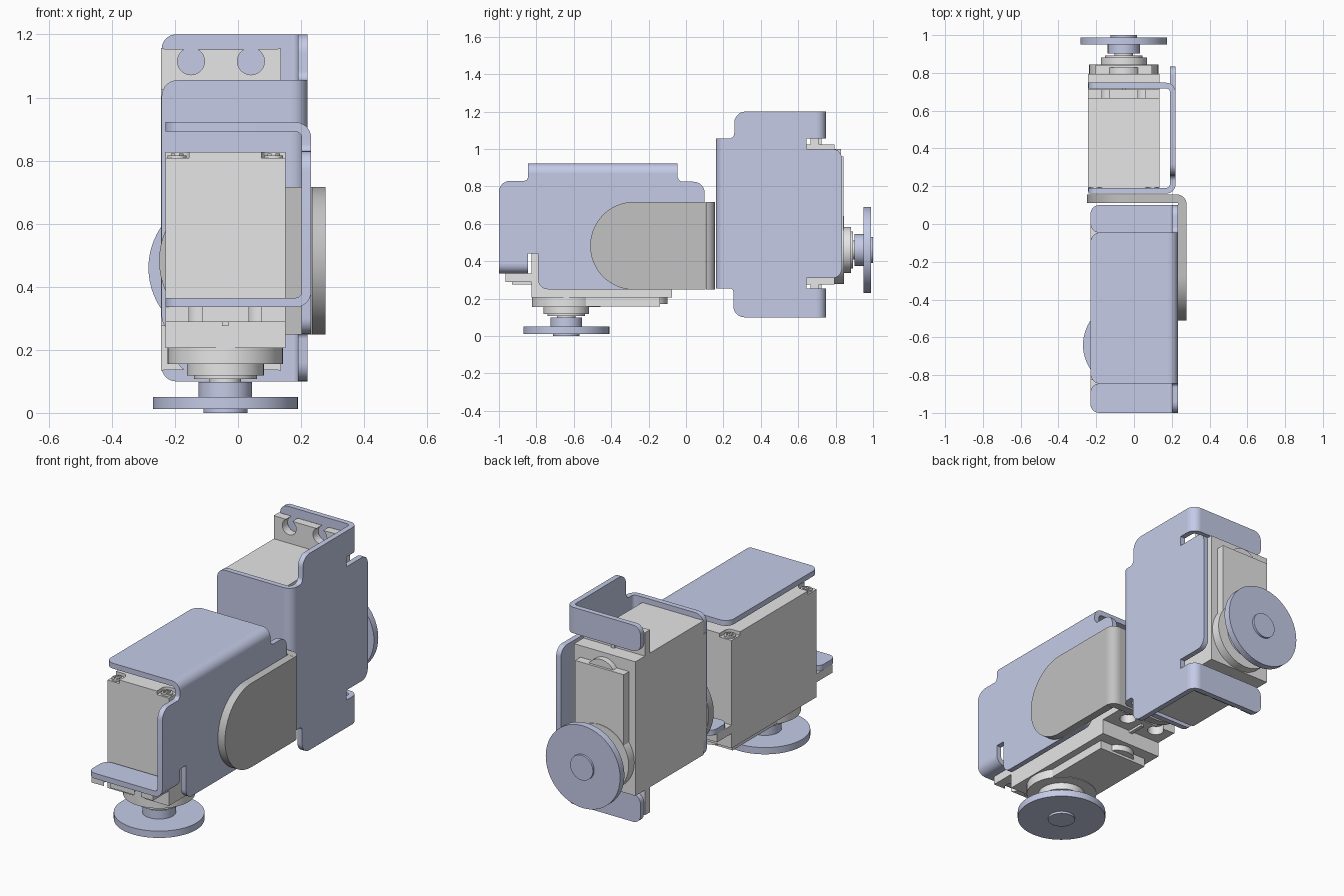
import bpy, bmesh, math
from mathutils import Vector, Matrix

if "Cube" in bpy.data.objects:
    bpy.data.objects.remove(bpy.data.objects["Cube"])


def material(name, r, g, b):
    m = bpy.data.materials.new(name)
    m.diffuse_color = (r, g, b, 1)
    m.use_nodes = True
    m.node_tree.nodes["Principled BSDF"].inputs["Base Color"].default_value = m.diffuse_color
    return m


BLUE = material("pale_blue_metal", 0.59, 0.635, 0.85)
LIGHT = material("light_grey_plastic", 0.79, 0.79, 0.79)
GREY = material("mid_grey_metal", 0.54, 0.54, 0.54)


def rounded(points):
    """2D outline; a third value on a point rounds that square corner."""
    out, n = [], len(points)
    for i, q in enumerate(points):
        p = Vector(q[:2])
        if len(q) == 2:
            out.append(p)
            continue
        r = q[2]
        a = (Vector(points[i - 1][:2]) - p).normalized()
        b = (Vector(points[(i + 1) % n][:2]) - p).normalized()
        c = p + (a + b) * r
        steps = 24 if r > 0.1 else 7
        for k in range(steps + 1):
            t = math.pi / 2 * k / steps
            out.append(c - r * (b * math.cos(t) + a * math.sin(t)))
    return out


def circle(cx, cy, r, n=48):
    return [Vector((cx + r * math.cos(2 * math.pi * i / n),
                    cy + r * math.sin(2 * math.pi * i / n))) for i in range(n)]


def rect(u0, u1, v0, v1):
    return [(u0, v0), (u1, v0), (u1, v1), (u0, v1)]


def prism(bm, outline, axis, lo, hi):
    """Extrude a 2D outline along x, y or z."""
    place = {'x': lambda p, w: (w, p[0], p[1]),
             'y': lambda p, w: (p[0], w, p[1]),
             'z': lambda p, w: (p[0], p[1], w)}[axis]
    low = [bm.verts.new(place(p, lo)) for p in outline]
    high = [bm.verts.new(place(p, hi)) for p in outline]
    n = len(low)
    bm.faces.new(low)
    bm.faces.new(high)
    for i in range(n):
        j = (i + 1) % n
        bm.faces.new((low[i], low[j], high[j], high[i]))


def bend(bm, axis, cu, cv, su, sv, lo, hi, outer=0.05, inner=0.02):
    """Quarter ring joining two sheet-metal walls."""
    ts = [math.pi / 2 * i / 8 for i in range(9)]
    ring = [(cu + su * outer * math.cos(t), cv + sv * outer * math.sin(t)) for t in ts]
    ring += [(cu + su * inner * math.cos(t), cv + sv * inner * math.sin(t)) for t in reversed(ts)]
    prism(bm, ring, axis, lo, hi)


def finish(bm, name, mat, matrix=Matrix()):
    bmesh.ops.recalc_face_normals(bm, faces=bm.faces)
    me = bpy.data.meshes.new(name)
    bm.to_mesh(me)
    bm.free()
    me.transform(matrix)
    me.materials.append(mat)
    ob = bpy.data.objects.new(name, me)
    bpy.context.collection.objects.link(ob)
    bpy.ops.object.select_all(action='DESELECT')
    ob.select_set(True)
    bpy.context.view_layer.objects.active = ob
    bpy.ops.object.shade_smooth_by_angle(angle=math.radians(30))


def bracket(name, matrix):
    bm = bmesh.new()
    # side wall with slots beside the two tabs
    prism(bm, rounded([
        (-1, .385), (-.845, .385), (-.845, .44), (-.79, .44),
        (-.79, .25, .05), (-.10, .25, .05), (-.10, .44), (-.045, .44),
        (-.045, .385), (.1, .385), (.1, .825, .06), (-.045, .825, .03),
        (-.045, .872), (-.845, .872), (-.845, .83, .02), (-1, .83, .06)]),
        'x', .202, .232)
    # wide flange
    prism(bm, rounded([(-.23, -.845, .05), (.182, -.845), (.182, -.045), (-.23, -.045, .05)]),
          'z', .892, .922)
    bend(bm, 'y', .182, .872, 1, 1, -.845, -.045)
    # two mounting tabs
    for y0, y1 in ((-1, -.845), (-.045, .1)):
        prism(bm, rounded([(-.23, y0, .045), (.182, y0), (.182, y1), (-.23, y1, .045)]),
              'z', .335, .365)
        bend(bm, 'y', .182, .385, 1, -1, y0, y1)
    finish(bm, name, BLUE, matrix)


CX, AXIS_Y, MID_Y = -.04, -.64, -.455


def motor(prefix, matrix):
    # main case, with cut-away corners at the closed end
    bm = bmesh.new()
    x0, x1, y0, y1 = CX - .19, CX + .19, -.825, -.075
    prism(bm, rect(x0, x1, y0, y1), 'z', .205, .808)
    c = .075
    prism(bm, rounded([
        (x0 + c, y0), (x1 - c, y0), (x1 - c, y0 + c, .03), (x1, y0 + c),
        (x1, y1 - c), (x1 - c, y1 - c, .03), (x1 - c, y1), (x0 + c, y1),
        (x0 + c, y1 - c, .03), (x0, y1 - c), (x0, y0 + c), (x0 + c, y0 + c, .03)]),
        'z', .808, .828)
    # gear cover steps and output boss
    prism(bm, rect(CX - .15, CX + .15, AXIS_Y, -.14), 'z', .158, .205)
    prism(bm, circle(CX, AXIS_Y, .183), 'z', .155, .206)
    prism(bm, circle(CX, -.19, .09), 'z', .172, .207)
    prism(bm, circle(CX, AXIS_Y, .122), 'z', .118, .156)
    prism(bm, circle(CX, AXIS_Y, .1), 'z', .108, .12)
    prism(bm, circle(CX, AXIS_Y, .05), 'z', .09, .11)
    finish(bm, prefix + "_motor_case", LIGHT, matrix)

    # mounting ears with open screw slots, mirrored end to end
    bm = bmesh.new()
    end = [(x0, .055)]
    for sx in (CX - .095, CX + .095):
        for k in range(21):
            t = math.radians(118 + 304 * k / 20)
            end.append((sx + .043 * math.cos(t), .015 + .043 * math.sin(t)))
    end.append((x1, .055))
    other = [(x, 2 * MID_Y - y) for x, y in reversed(end)]
    prism(bm, end + other, 'z', .288, .335)
    for ya, yb in ((-.93, -.82), (-.08, .02)):
        prism(bm, rect(CX - .01, CX + .01, ya, yb), 'z', .275, .29)
    finish(bm, prefix + "_mounting_ears", LIGHT, matrix)

    # case screws with a sunken cross drive
    bm = bmesh.new()
    for sx in (x0 + .037, x1 - .037):
        for sy in (y0 + .037, y1 - .037):
            prism(bm, circle(sx, sy, .03, 24), 'z', .8, .817)
            a, b = .006, .019
            ring = [(a, a), (b, a), (b, .026), (a, .026)]
            for k in range(4):
                rot = Matrix.Rotation(k * math.pi / 2, 2)
                quad = [rot @ Vector(p) + Vector((sx, sy))
                        for p in ((a, a), (.02, a), (.014, .014), (a, .02))]
                prism(bm, quad, 'z', .816, .822)
    finish(bm, prefix + "_case_screws", LIGHT, matrix)

    # round output horn
    bm = bmesh.new()
    for r, lo, hi in ((.23, .012, .05), (.085, .049, .098), (.07, 0, .013)):
        prism(bm, circle(CX, AXIS_Y, r, 64), 'z', lo, hi)
    finish(bm, prefix + "_output_horn", BLUE, matrix)


# front unit upright, rear unit is the same turned a quarter about x
turn = Matrix.Rotation(math.pi / 2, 4, 'X')
bracket("front_bracket", Matrix())
motor("front", Matrix())
bracket("rear_bracket", Matrix.Translation((-.012, 1.083, 1.1)) @ turn)
motor("rear", Matrix.Translation((-.014, 1.0, 1.1)) @ turn)

# L-shaped link joining the two units
bm = bmesh.new()
prism(bm, rounded([(-.512, .248, .234), (.105, .248), (.105, .717), (-.512, .717, .234)]),
      'x', .234, .278)
prism(bm, rounded([(-.25, .248, .234), (.228, .248), (.228, .717), (-.25, .717, .234)]),
      'y', .112, .156)
bend(bm, 'z', .228, .106, 1, 1, .248, .717, .05, .006)
finish(bm, "joining_link", GREY)
